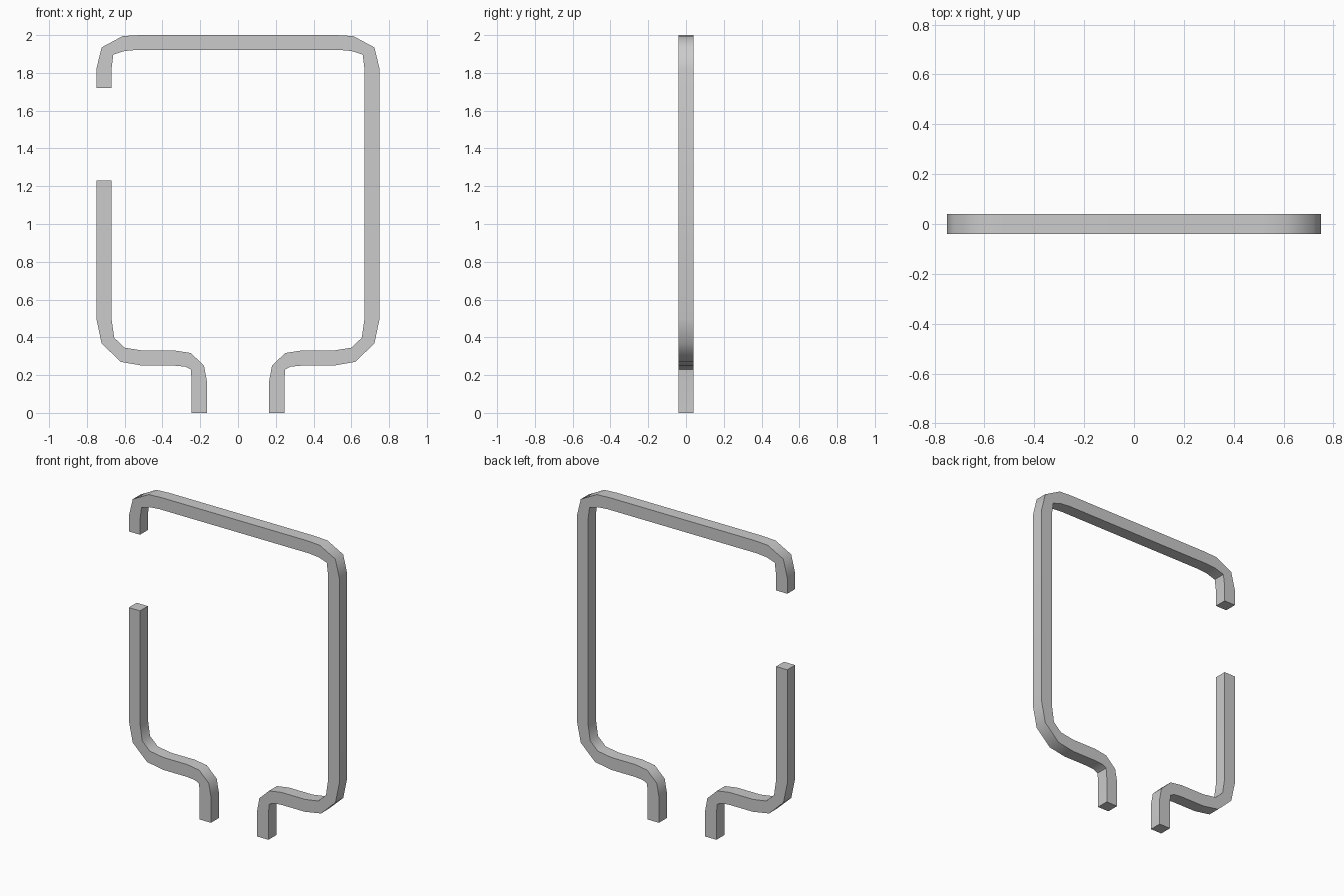
import bpy, bmesh, math

if "Cube" in bpy.data.objects:
    bpy.data.objects.remove(bpy.data.objects["Cube"])

HALF = 0.04  # half depth of the square bar

# Right-hand profile stations: (outer x, outer z, inner x, inner z)
foot_bend = [
    (0.245, 0.0, 0.165, 0.0),
    (0.245, 0.17, 0.165, 0.17),
    (0.25, 0.23, 0.18, 0.25),
    (0.28, 0.245, 0.25, 0.317),
    (0.335, 0.25, 0.335, 0.33),
    (0.505, 0.25, 0.505, 0.33),
    (0.62, 0.27, 0.60, 0.345),
    (0.722, 0.367, 0.655, 0.397),
    (0.75, 0.50, 0.67, 0.50),
]
top_bend = [
    (0.75, 1.82, 0.67, 1.82),
    (0.722, 1.935, 0.66, 1.897),
    (0.61, 1.995, 0.60, 1.916),
    (0.52, 2.0, 0.53, 1.922),
]


def mirror(stations):
    return [(-a, b, -c, d) for a, b, c, d in stations]


def bar(name, stations):
    """Square bar lofted through rings in the xz plane."""
    bm = bmesh.new()
    rings = []
    for ox, oz, ix, iz in stations:
        rings.append([bm.verts.new(p) for p in (
            (ox, -HALF, oz), (ix, -HALF, iz), (ix, HALF, iz), (ox, HALF, oz))])
    for r, s in zip(rings, rings[1:]):
        for i in range(4):
            j = (i + 1) % 4
            bm.faces.new((r[i], r[j], s[j], s[i]))
    bm.faces.new(rings[0][::-1])
    bm.faces.new(rings[-1])
    bmesh.ops.recalc_face_normals(bm, faces=bm.faces)
    mesh = bpy.data.meshes.new(name)
    bm.to_mesh(mesh)
    bm.free()
    obj = bpy.data.objects.new(name, mesh)
    bpy.context.collection.objects.link(obj)
    bpy.ops.object.select_all(action='DESELECT')
    obj.select_set(True)
    bpy.context.view_layer.objects.active = obj
    bpy.ops.object.shade_smooth_by_angle(angle=math.radians(50))
    return obj


# Long bar: right foot, right upright, top rail, short hook on the left
hook_end = [(-0.75, 1.72, -0.67, 1.72)]
bar("main_frame_bar", foot_bend + top_bend + mirror(top_bend)[::-1] + hook_end)

# Short bar: left foot and left upright, stopping at the gap
upright_end = [(0.75, 1.23, 0.67, 1.23)]
bar("left_lower_bar", mirror(foot_bend + upright_end))
